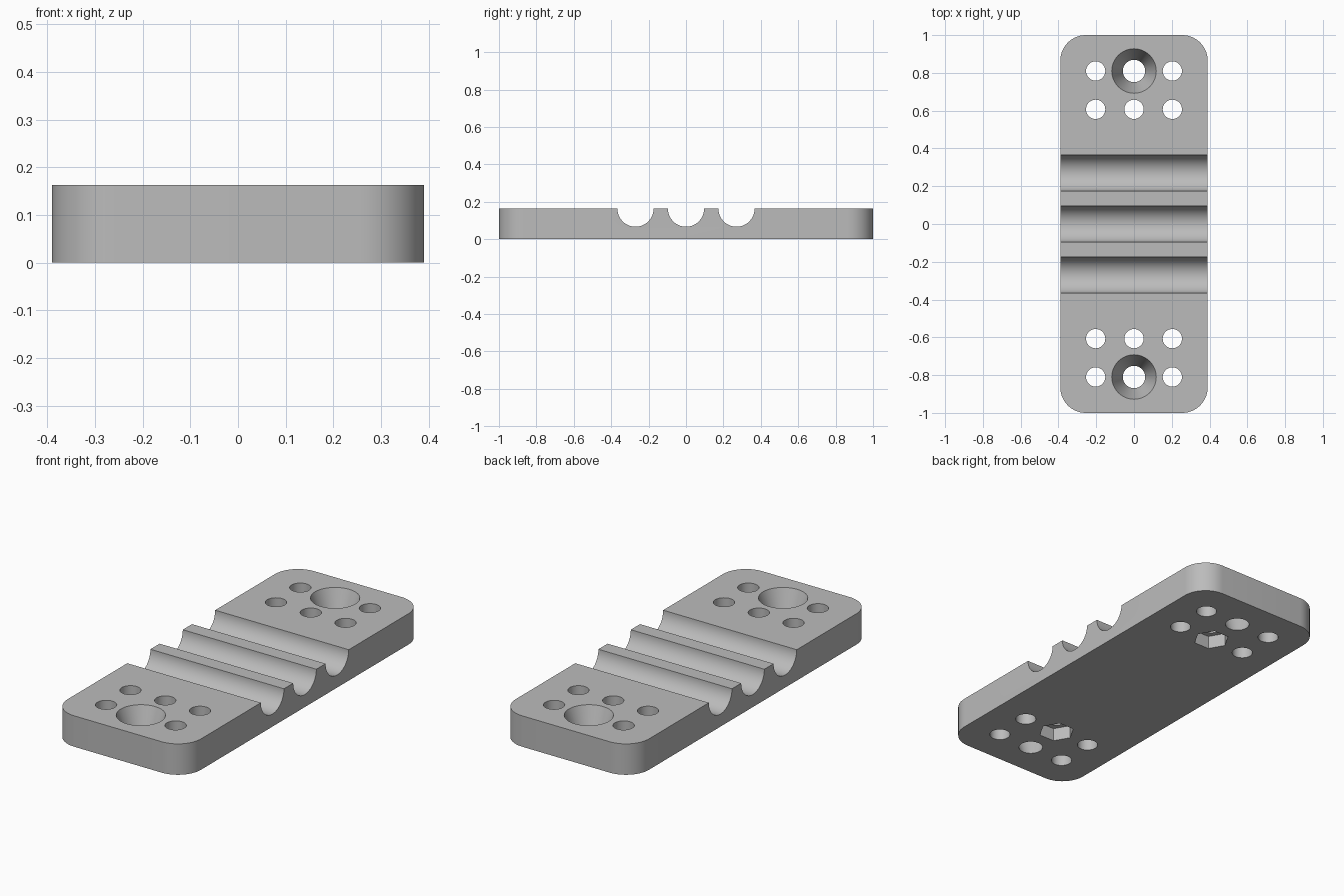
import bpy, bmesh, math
from mathutils import Matrix

cube = bpy.data.objects.get("Cube")
if cube:
    bpy.data.objects.remove(cube, do_unlink=True)

HALF_W, HALF_L, THICK = 0.39, 1.0, 0.163

grey = bpy.data.materials.new("plain grey")
grey.use_nodes = True
colour = (0.5, 0.5, 0.5, 1)
grey.diffuse_color = colour
grey.node_tree.nodes["Principled BSDF"].inputs["Base Color"].default_value = colour


def new_object(name, bm):
    mesh = bpy.data.meshes.new(name)
    bmesh.ops.recalc_face_normals(bm, faces=bm.faces)
    bm.to_mesh(mesh)
    bm.free()
    obj = bpy.data.objects.new(name, mesh)
    obj.data.materials.append(grey)
    bpy.context.collection.objects.link(obj)
    return obj


def add_cone(bm, x, y, z0, z1, r0, r1, sides=48):
    """Upright cone or cylinder from z0 to z1."""
    bmesh.ops.create_cone(bm, cap_ends=True, segments=sides, radius1=r0, radius2=r1,
                          depth=z1 - z0, matrix=Matrix.Translation((x, y, (z0 + z1) / 2)))


def cut(target, name, bm):
    cutter = new_object(name, bm)
    mod = target.modifiers.new(name, 'BOOLEAN')
    mod.operation = 'DIFFERENCE'
    mod.solver = 'EXACT'
    mod.object = cutter
    bpy.context.view_layer.objects.active = target
    bpy.ops.object.modifier_apply(modifier=mod.name)
    bpy.data.objects.remove(cutter, do_unlink=True)


# Plate with rounded vertical corners
bm = bmesh.new()
bmesh.ops.create_cube(bm, size=1, matrix=Matrix.Translation((0, 0, THICK / 2))
                      @ Matrix.Diagonal((2 * HALF_W, 2 * HALF_L, THICK, 1)))
uprights = [e for e in bm.edges if abs(e.verts[0].co.z - e.verts[1].co.z) > 0.1]
bmesh.ops.bevel(bm, geom=uprights, offset=0.135, segments=14, profile=0.5, affect='EDGES')
plate = new_object("clamp_plate", bm)

# Half-round grooves across the top
bm = bmesh.new()
for y in (-0.27, 0, 0.27):
    bmesh.ops.create_cone(bm, cap_ends=True, segments=64, radius1=0.0965, radius2=0.0965, depth=1,
                          matrix=Matrix.Translation((0, y, THICK))
                          @ Matrix.Rotation(math.pi / 2, 4, 'Y'))
cut(plate, "groove_cutter", bm)

# Small through holes, and tapered screw holes at each end
bm = bmesh.new()
over = 0.02
slope = (0.118 - 0.059) / THICK
for end in (-1, 1):
    for x in (-0.203, 0, 0.203):
        add_cone(bm, x, end * 0.607, -over, THICK + over, 0.051, 0.051)
        if x:
            add_cone(bm, x, end * 0.81, -over, THICK + over, 0.051, 0.051)
    add_cone(bm, 0, end * 0.81, -over, THICK + over,
             0.059 - over * slope, 0.118 + over * slope)
cut(plate, "hole_cutter", bm)

# Six-sided nut pockets underneath, with corners along x
bm = bmesh.new()
for end in (-1, 1):
    bmesh.ops.create_cone(bm, cap_ends=True, segments=6, radius1=0.089, radius2=0.089, depth=0.14,
                          matrix=Matrix.Translation((0, end * 0.607, 0))
                          @ Matrix.Rotation(math.pi / 2, 4, 'Z'))
bm.verts.ensure_lookup_table()
if abs(max(v.co.x for v in bm.verts) - 0.089) > 0.001:
    for end in (-1, 1):
        bmesh.ops.rotate(bm, verts=[v for v in bm.verts if v.co.y * end > 0],
                         cent=(0, end * 0.607, 0), matrix=Matrix.Rotation(math.pi / 6, 3, 'Z'))
cut(plate, "nut_pocket_cutter", bm)

# Smooth curved walls, keep crisp edges
bpy.ops.object.select_all(action='DESELECT')
plate.select_set(True)
bpy.context.view_layer.objects.active = plate
bpy.ops.object.shade_smooth_by_angle(angle=math.radians(30))
